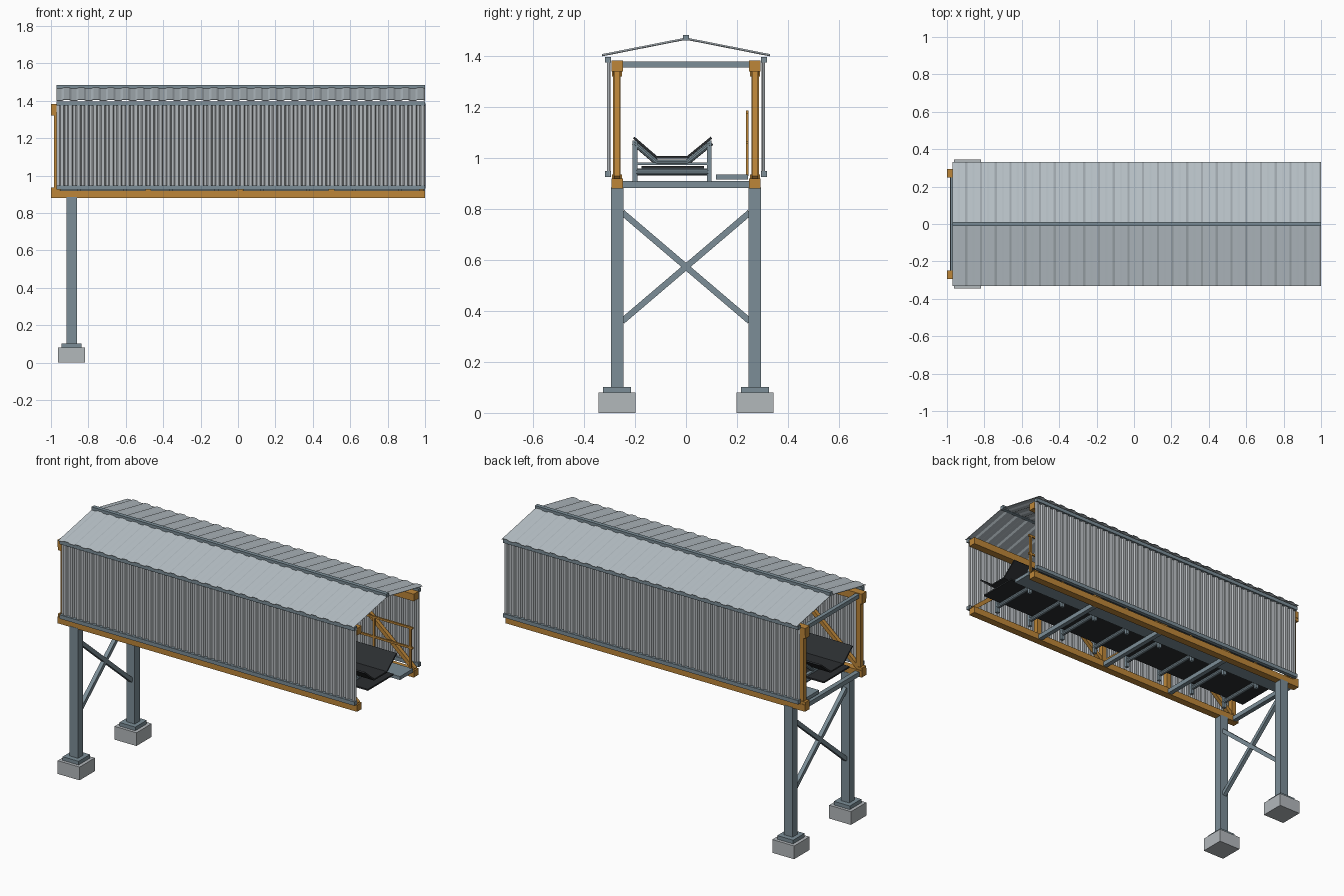
import bpy, bmesh
from mathutils import Vector, Matrix

if "Cube" in bpy.data.objects:
    bpy.data.objects.remove(bpy.data.objects["Cube"])


def material(name, rgb):
    m = bpy.data.materials.new(name)
    m.use_nodes = True
    m.diffuse_color = (*rgb, 1)
    m.node_tree.nodes["Principled BSDF"].inputs["Base Color"].default_value = (*rgb, 1)
    return m


STEEL = material("blue grey steel", (0.20, 0.27, 0.31))
OCHRE = material("ochre truss paint", (0.51, 0.24, 0.04))
SHEET = material("galvanised sheet", (0.46, 0.49, 0.51))
ROOF = material("roof sheet", (0.49, 0.55, 0.59))
CONCRETE = material("concrete", (0.45, 0.48, 0.50))
RUBBER = material("black rubber", (0.024, 0.027, 0.03))


def box(bm, x, y, z):
    """Box from (low, high) pairs on each axis."""
    size = [b - a for a, b in (x, y, z)]
    mid = [(a + b) / 2 for a, b in (x, y, z)]
    bmesh.ops.create_cube(bm, size=1, matrix=Matrix.Translation(mid) @ Matrix.Diagonal((*size, 1)))


def bar(bm, p, q, w, h=None, sides=0):
    """Rectangular or round bar between two points."""
    p, q = Vector(p), Vector(q)
    d = q - p
    m = Matrix.Translation((p + q) / 2) @ d.to_track_quat('Z', 'Y').to_matrix().to_4x4()
    if sides:
        bmesh.ops.create_cone(bm, cap_ends=True, segments=sides, radius1=w / 2, radius2=w / 2,
                              depth=d.length, matrix=m)
    else:
        bmesh.ops.create_cube(bm, size=1, matrix=m @ Matrix.Diagonal((w, h or w, d.length, 1)))


def finish(name, bm, mat, thickness=0):
    me = bpy.data.meshes.new(name)
    bm.to_mesh(me)
    bm.free()
    me.materials.append(mat)
    ob = bpy.data.objects.new(name, me)
    bpy.context.collection.objects.link(ob)
    if thickness:
        mod = ob.modifiers.new("thickness", 'SOLIDIFY')
        mod.thickness, mod.offset = thickness, 0
    return ob


def strip(bm, line_a, line_b):
    """Quad strip between two matching polylines."""
    a = [bm.verts.new(p) for p in line_a]
    b = [bm.verts.new(p) for p in line_b]
    for i in range(len(a) - 1):
        bm.faces.new((a[i], a[i + 1], b[i + 1], b[i]))


def corrugated(name, low, high, push, count, mat):
    """Trapezoid sheet along x between two (y, z) edges, ribs offset by push."""
    x0, x1 = SHELL
    pitch = (x1 - x0) / count
    pts = [(x0 + (i + f) * pitch, s) for i in range(count)
           for f, s in ((0, -1), (0.35, -1), (0.5, 1), (0.85, 1))] + [(x1, -1)]
    bm = bmesh.new()
    lines = [[(x, e[0] + s * push[0], e[1] + s * push[1]) for x, s in pts] for e in (low, high)]
    strip(bm, *lines)
    finish(name, bm, mat, 0.003)


SHELL = (-0.97, 1.0)
NODES = [-0.97 + 0.49 * i for i in range(5)]
SIDES = ((-1, "front"), (1, "back"))


def span(s, a, b):
    return tuple(sorted((s * a, s * b)))


for s, side in SIDES:
    # Truss: chords, posts, alternating diagonals, gussets
    bm = bmesh.new()
    for z in ((0.88, 0.92), (1.34, 1.383)):
        box(bm, (-1, 1), span(s, 0.248, 0.293), z)
    for x in NODES[:-1]:
        box(bm, (x - 0.015, x + 0.015), span(s, 0.256, 0.286), (0.92, 1.34))
    for i in range(4):
        za, zb = (0.92, 1.34) if i % 2 == 0 else (1.34, 0.92)
        bar(bm, (NODES[i], s * 0.271, za), (NODES[i + 1], s * 0.271, zb), 0.024)
    for z in ((0.88, 0.936), (1.32, 1.383)):
        box(bm, (-1, -0.965), span(s, 0.252, 0.29), z)
    finish(side + "_truss", bm, OCHRE)

    # Cladding, its edge rails and the roof slope
    corrugated(side + "_wall_sheet", (s * 0.303, 0.93), (s * 0.303, 1.385), (0.005 * s, 0), 45, SHEET)
    bm = bmesh.new()
    for z in ((0.925, 0.948), (1.375, 1.397)):
        box(bm, SHELL, span(s, 0.294, 0.317), z)
    finish(side + "_wall_rails", bm, STEEL)
    corrugated(side + "_roof_sheet", (s * 0.33, 1.403), (0, 1.468), (0, 0.003), 25, ROOF)

    # Leg, base plate and footing
    bm = bmesh.new()
    box(bm, (-0.918, -0.862), span(s, 0.246, 0.295), (0.1, 0.885))
    box(bm, (-0.943, -0.837), span(s, 0.216, 0.325), (0.08, 0.102))
    finish(side + "_leg", bm, STEEL)
    bm = bmesh.new()
    box(bm, (-0.963, -0.817), span(s, 0.198, 0.344), (0, 0.08))
    finish(side + "_footing", bm, CONCRETE)

# Ridge cap
bm = bmesh.new()
box(bm, SHELL, (-0.012, 0.012), (1.46, 1.483))
finish("ridge_cap", bm, STEEL)

# Crossed bracing between the legs
bm = bmesh.new()
for s in (-1, 1):
    bar(bm, (-0.89, -0.25, 0.573 + s * 0.213), (-0.89, 0.25, 0.573 - s * 0.213), 0.024)
finish("leg_bracing", bm, STEEL)

# Floor beams and roof ties
bm = bmesh.new()
for x in NODES[:-1]:
    box(bm, (x - 0.014, x + 0.014), (-0.25, 0.25), (0.883, 0.91))
    box(bm, (x - 0.012, x + 0.012), (-0.25, 0.25), (1.354, 1.378))
finish("cross_beams", bm, STEEL)

# Troughed carrying belt and flat return belt
trough = [(-0.205, 1.08), (-0.115, 1.003), (0.005, 1.003), (0.1, 1.08)]
bm = bmesh.new()
strip(bm, *[[(x, y, z) for y, z in trough] for x in (-0.97, 0.99)])
finish("carrying_belt", bm, RUBBER, 0.009)
bm = bmesh.new()
box(bm, (-0.97, 0.99), (-0.175, 0.07), (0.959, 0.968))
finish("return_belt", bm, RUBBER)

# Idler frames and rollers
frames, rollers = bmesh.new(), bmesh.new()
for i in range(8):
    x = -0.85 + i * 0.245
    for y in (-0.2, 0.091):
        box(frames, (x - 0.01, x + 0.01), (y - 0.009, y + 0.009), (0.905, 1.068))
    box(frames, (x - 0.01, x + 0.01), (-0.2, 0.091), (0.972, 0.982))
    bar(rollers, (x, -0.195, 0.945), (x, 0.086, 0.945), 0.026, sides=10)
    for (ya, za), (yb, zb) in zip(trough, trough[1:]):
        bar(rollers, (x, ya, za - 0.02), (x, yb, zb - 0.02), 0.022, sides=10)
finish("idler_frames", frames, STEEL)
ob = finish("idler_rollers", rollers, STEEL)
bpy.context.view_layer.objects.active = ob
ob.select_set(True)
bpy.ops.object.shade_smooth_by_angle()
ob.select_set(False)

# Walkway and handrail
bm = bmesh.new()
box(bm, (-0.97, 1.0), (0.117, 0.243), (0.915, 0.936))
finish("walkway", bm, STEEL)
bm = bmesh.new()
for i in range(9):
    x = -0.96 + i * 0.243
    box(bm, (x - 0.006, x + 0.006), (0.235, 0.246), (0.93, 1.185))
for z in (1.06, 1.18):
    box(bm, (-0.97, 1.0), (0.235, 0.246), (z - 0.006, z + 0.006))
finish("handrail", bm, OCHRE)
